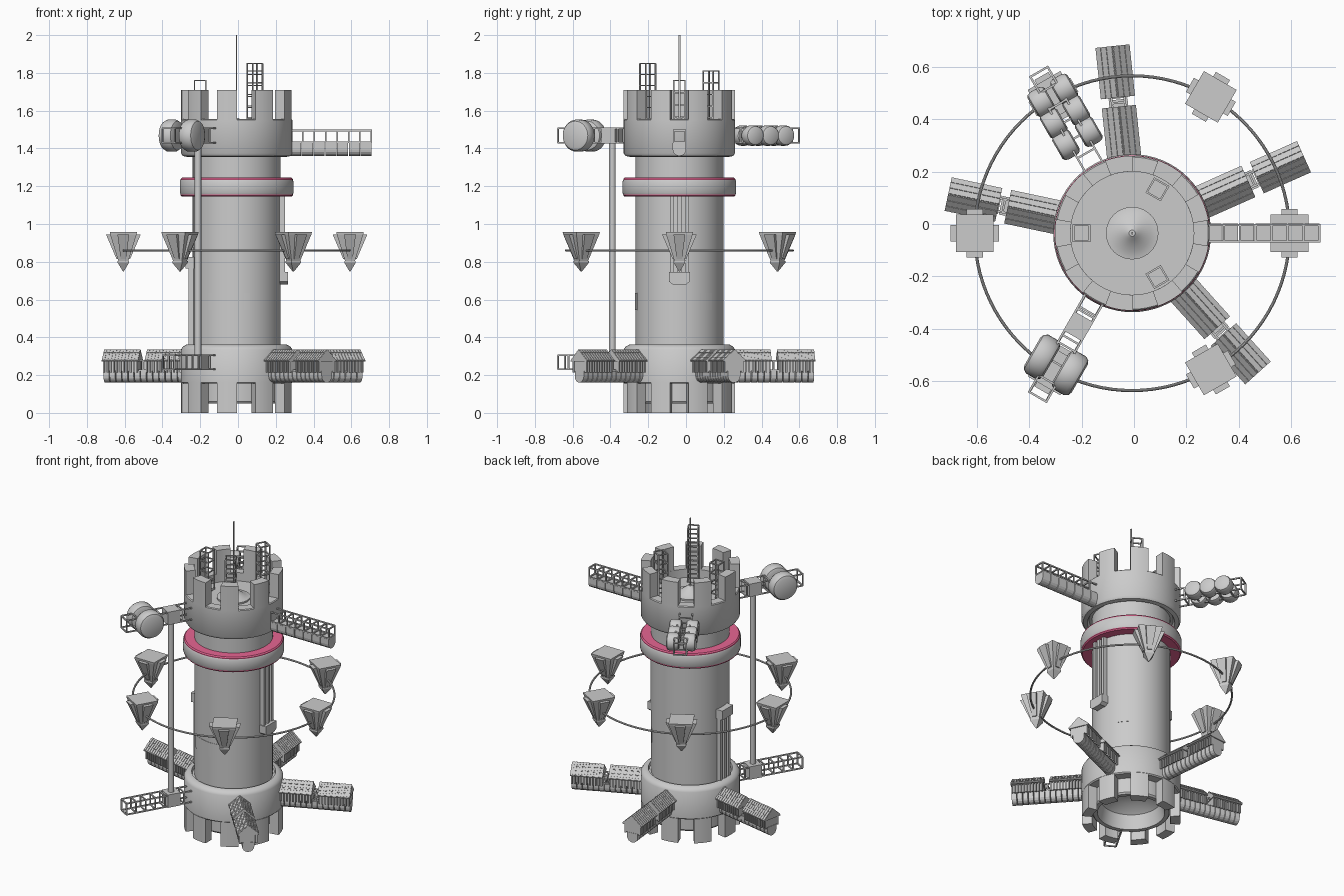
import bpy, bmesh
from math import sin, cos, pi, radians, atan2
from mathutils import Matrix

if "Cube" in bpy.data.objects:
    bpy.data.objects.remove(bpy.data.objects["Cube"])

CENTRE = Matrix.Translation((-0.007, -0.035, 0))
smooth = []


def spoke(deg):
    """Frame whose x axis points outward from the tower at the given angle."""
    return CENTRE @ Matrix.Rotation(radians(deg), 4, 'Z')


def finish(name, bm, colour=None, round_it=False):
    bmesh.ops.recalc_face_normals(bm, faces=bm.faces)
    me = bpy.data.meshes.new(name)
    bm.to_mesh(me)
    bm.free()
    ob = bpy.data.objects.new(name, me)
    bpy.context.collection.objects.link(ob)
    if colour:
        mat = bpy.data.materials.new(name)
        mat.diffuse_color = colour
        mat.use_nodes = True
        mat.node_tree.nodes["Principled BSDF"].inputs["Base Color"].default_value = mat.diffuse_color
        me.materials.append(mat)
    if round_it:
        smooth.append(ob)
    return ob


def box(bm, M, x0, x1, y0, y1, z0, z1):
    c = Matrix.Translation(((x0 + x1) / 2, (y0 + y1) / 2, (z0 + z1) / 2))
    s = Matrix.Diagonal((x1 - x0, y1 - y0, z1 - z0, 1))
    bmesh.ops.create_cube(bm, size=1, matrix=M @ c @ s)


def loft(bm, M, rings):
    """Skin a list of equal-sized point rings and cap both ends."""
    vs = [[bm.verts.new((M @ Matrix.Translation(p)).translation) for p in r] for r in rings]
    n = len(vs[0])
    for a, b in zip(vs, vs[1:]):
        for i in range(n):
            bm.faces.new((a[i], a[(i + 1) % n], b[(i + 1) % n], b[i]))
    bm.faces.new(vs[0])
    bm.faces.new(vs[-1])


def prism(bm, M, pts, x0, x1):
    loft(bm, M, [[(x, y, z) for y, z in pts] for x in (x0, x1)])


def lathe(bm, M, profile, n=64, closed=True):
    """Revolve (radius, z) points around local z; closed loops or open solids."""
    rings = []
    for r, z in profile:
        k = 1 if r == 0 else n
        rings.append([bm.verts.new(M @ Matrix.Translation((r * cos(2 * pi * i / n), r * sin(2 * pi * i / n), z)).translation)
                      for i in range(k)])
    pairs = list(zip(rings, rings[1:])) + ([(rings[-1], rings[0])] if closed else [])
    for a, b in pairs:
        for i in range(n):
            q = [a[i % len(a)], a[(i + 1) % len(a)], b[(i + 1) % len(b)], b[i % len(b)]]
            bm.faces.new(list(dict.fromkeys(q)))


def sector(bm, r0, r1, z0, z1, a, half, n=6):
    """Curved block on the tower wall."""
    rings = []
    for i in range(n + 1):
        t = radians(a - half + 2 * half * i / n)
        rings.append([(r * cos(t), r * sin(t), z) for r, z in ((r0, z0), (r1, z0), (r1, z1), (r0, z1))])
    loft(bm, CENTRE, rings)


def truss(bm, M, x0, x1, zc, cells, h=0.035, w=0.004):
    """Open square lattice along local x."""
    for y in (-h, h):
        for z in (zc - h, zc + h):
            box(bm, M, x0, x1, y - w, y + w, z - w, z + w)
    for i in range(cells + 1):
        x = x0 + (x1 - x0) * i / cells
        for s in (-h, h):
            box(bm, M, x - w, x + w, s - w, s + w, zc - h, zc + h)
            box(bm, M, x - w, x + w, -h, h, zc + s - w, zc + s + w)


def hull(bm, M, x0, x1, z0, z1, n, half=0.036):
    """Row of round-bottomed modules."""
    m = z0 + 0.035
    pts = [(half, z1)] + [(half * cos(t), m - 0.035 * sin(t)) for t in (i * pi / 8 for i in range(9))] + [(-half, z1)]
    d = (x1 - x0) / n
    for i in range(n):
        prism(bm, M, pts, x0 + d * i + 0.002, x0 + d * (i + 1) - 0.002)


def drum(bm, M, x, y, z, r, h):
    T = M @ Matrix.Translation((x, y, z)) @ Matrix.Rotation(pi / 2, 4, 'X')
    lathe(bm, T, [(0, -h), (r * .72, -h), (r * .9, -h * .85), (r, -h * .5), (r, h * .5),
                  (r * .9, h * .85), (r * .72, h), (0, h)], 32, False)


# Column, collars and hollow base
bm = bmesh.new()
lathe(bm, CENTRE, [(0, 0.2), (0.12, 0.185), (0.18, 0.14), (0.2, 0.05), (0.225, 0.05), (0.233, 0.06),
                   (0.233, 1.45), (0, 1.45)], closed=False)
finish("main_column", bm, round_it=True)
bm = bmesh.new()
lathe(bm, CENTRE, [(0.22, 0.155), (0.288, 0.155), (0.295, 0.162), (0.295, 0.335), (0.285, 0.35),
                   (0.265, 0.362), (0.25, 0.362), (0.245, 0.345), (0.22, 0.345)])
finish("lower_collar", bm, round_it=True)
bm = bmesh.new()
lathe(bm, CENTRE, [(0, 1.5), (0.235, 1.5), (0.235, 1.555), (0.29, 1.555), (0.295, 1.55), (0.295, 1.375),
                   (0.285, 1.36), (0.26, 1.355), (0.25, 1.375), (0, 1.375)], closed=False)
finish("upper_collar_and_deck", bm, round_it=True)

# Battlements above and below
for name, z0, z1 in (("upper_battlements", 1.55, 1.71), ("lower_battlements", 0.0, 0.16)):
    bm = bmesh.new()
    for k in range(9):
        sector(bm, 0.235, 0.295, z0, z1, 180 + 40 * k, 10.5)
    finish(name, bm, round_it=True)

# Coloured ring with grey band
bm = bmesh.new()
lathe(bm, CENTRE, [(0.225, 1.145), (0.29, 1.145), (0.297, 1.152), (0.297, 1.238), (0.29, 1.245), (0.225, 1.245)])
finish("coloured_ring", bm, (0.8, 0.13, 0.29, 1), True)
bm = bmesh.new()
lathe(bm, CENTRE, [(0.28, 1.158), (0.296, 1.155), (0.301, 1.165), (0.301, 1.225), (0.296, 1.235), (0.28, 1.232)])
finish("ring_band", bm, round_it=True)

# Deck cone, mast and deck lattices
bm = bmesh.new()
lathe(bm, CENTRE, [(0.1, 1.49), (0.1, 1.51), (0.07, 1.515), (0.025, 1.55), (0.012, 1.56), (0, 1.56)], 40, False)
finish("mast_base", bm, round_it=True)
bm = bmesh.new()
box(bm, CENTRE, -0.003, 0.003, -0.005, 0.005, 1.55, 2.0)
finish("mast", bm)
bm = bmesh.new()
for a, top in ((180, 1.76), (60, 1.81), (300, 1.85)):
    M = spoke(a) @ Matrix.Translation((0.193, 0, 0)) @ Matrix.Rotation(-pi / 2, 4, 'Y')
    truss(bm, M, 1.5, top, 0, round((top - 1.5) / 0.06), 0.03, 0.0035)
finish("deck_lattices", bm)

# Vertical rails on the column
bm = bmesh.new()
for a, z0, z1, b0, b1 in ((0, 0.72, 1.15, 0.68, 0.745), (180, 0.35, 0.79, 0.765, 0.825)):
    M = spoke(a)
    for y in (-0.04, 0, 0.04):
        box(bm, M, 0.22, 0.255, y - 0.01, y + 0.01, z0, z1)
    lip = 0.015 if a == 0 else 0
    loft(bm, M, [[(x, -0.055, b0 + lip), (x, -0.035, b0), (x, 0.035, b0), (x, 0.055, b0 + lip),
                  (x, 0.055, b1), (x, -0.055, b1)] for x in (0.22, 0.272)])
finish("column_rails", bm)
bm = bmesh.new()
sector(bm, 0.225, 0.235, 0.545, 0.635, -101, 28, 12)
sector(bm, 0.225, 0.235, 0.545, 0.635, 37, 9)
finish("wall_panels", bm, round_it=True)

# Housing arms on the lower collar
slope = atan2(0.06, 0.065)
for a in (24, 96, 168, 312):
    M = spoke(a)
    bm = bmesh.new()
    hull(bm, M, 0.28, 0.715, 0.16, 0.222, 13)
    truss(bm, M, 0.47, 0.53, 0.25, 2, 0.025)
    for x0, x1 in ((0.285, 0.485), (0.52, 0.717)):
        box(bm, M, x0 + 0.006, x1 - 0.006, -0.042, 0.042, 0.222, 0.285)
        prism(bm, M, [(-0.065, 0.271), (-0.065, 0.277), (0, 0.335), (0.065, 0.277), (0.065, 0.271)], x0, x1)
        d = (x1 - x0) / 11
        for i in range(11):
            x = x0 + d * (i + 0.5)
            for s in (-1, 1):
                box(bm, M, x - 0.004, x + 0.004, s * 0.048 - 0.006, s * 0.048 + 0.006, 0.215, 0.285)
                for k in range(3):
                    t = (k + 0.5) / 3
                    T = M @ Matrix.Translation((x, s * 0.065 * t, 0.336 - 0.06 * t)) @ Matrix.Rotation(-s * slope, 4, 'X')
                    box(bm, T, -0.4 * d, 0.4 * d, -0.0125, 0.0125, -0.002, 0.003)
    finish("housing_arm", bm)

# Upper lattice arm with modules
bm = bmesh.new()
truss(bm, spoke(0), 0.29, 0.713, 1.464, 7, 0.031)
hull(bm, spoke(0), 0.28, 0.717, 1.36, 1.43, 7)
finish("module_arm", bm)

# Lattice arms carrying tanks, joined by a vertical pole
bm = bmesh.new()
truss(bm, spoke(120), 0.28, 0.71, 1.468, 6, 0.038)
truss(bm, spoke(240), 0.28, 0.72, 1.468, 6, 0.038)
truss(bm, spoke(240), 0.28, 0.72, 0.268, 7, 0.036)
finish("lattice_arms", bm)
bm = bmesh.new()
for s in (-1, 1):
    drum(bm, spoke(240), 0.58, s * 0.062, 1.468, 0.085, 0.042)
    for r in (0.418, 0.512, 0.606):
        drum(bm, spoke(120), r, s * 0.05, 1.468, 0.054, 0.038)
finish("storage_tanks", bm, round_it=True)
bm = bmesh.new()
lathe(bm, spoke(240) @ Matrix.Translation((0.41, 0, 0)), [(0, 0.25), (0.018, 0.25), (0.018, 1.48), (0, 1.48)], 24, False)
finish("connecting_pole", bm, round_it=True)
bm = bmesh.new()
for z in (0.268, 1.468):
    box(bm, spoke(240), 0.368, 0.452, -0.042, 0.042, z - 0.042, z + 0.042)
finish("pole_joints", bm)

# Orbit ring with six pods
bpy.ops.mesh.primitive_torus_add(major_radius=0.6, minor_radius=0.006, major_segments=96, minor_segments=10,
                                 location=(-0.007, -0.035, 0.86))
ring = bpy.context.object
ring.name = "orbit_ring"
smooth.append(ring)


def taper(bm, M, levels):
    loft(bm, M, [[(sx * hx, sy * hy, z) for sx, sy in ((1, 1), (-1, 1), (-1, -1), (1, -1))] for hx, hy, z in levels])


for k in range(6):
    M = spoke(60 * k) @ Matrix.Translation((0.6, 0, 0))
    bm = bmesh.new()
    taper(bm, M, [(0.072, 0.072, 0.957), (0.07, 0.07, 0.945), (0.022, 0.022, 0.79)])
    taper(bm, M, [(0.092, 0.031, 0.945), (0.036, 0.014, 0.815)])
    taper(bm, M, [(0.031, 0.092, 0.945), (0.014, 0.036, 0.815)])
    taper(bm, M, [(0.03, 0.03, 0.805), (0.03, 0.03, 0.795), (0.002, 0.002, 0.748)])
    finish("ring_pod", bm)

# Smooth shading on the round parts
bpy.ops.object.select_all(action='DESELECT')
for ob in smooth:
    ob.select_set(True)
bpy.context.view_layer.objects.active = smooth[0]
bpy.ops.object.shade_smooth_by_angle(angle=radians(35))
